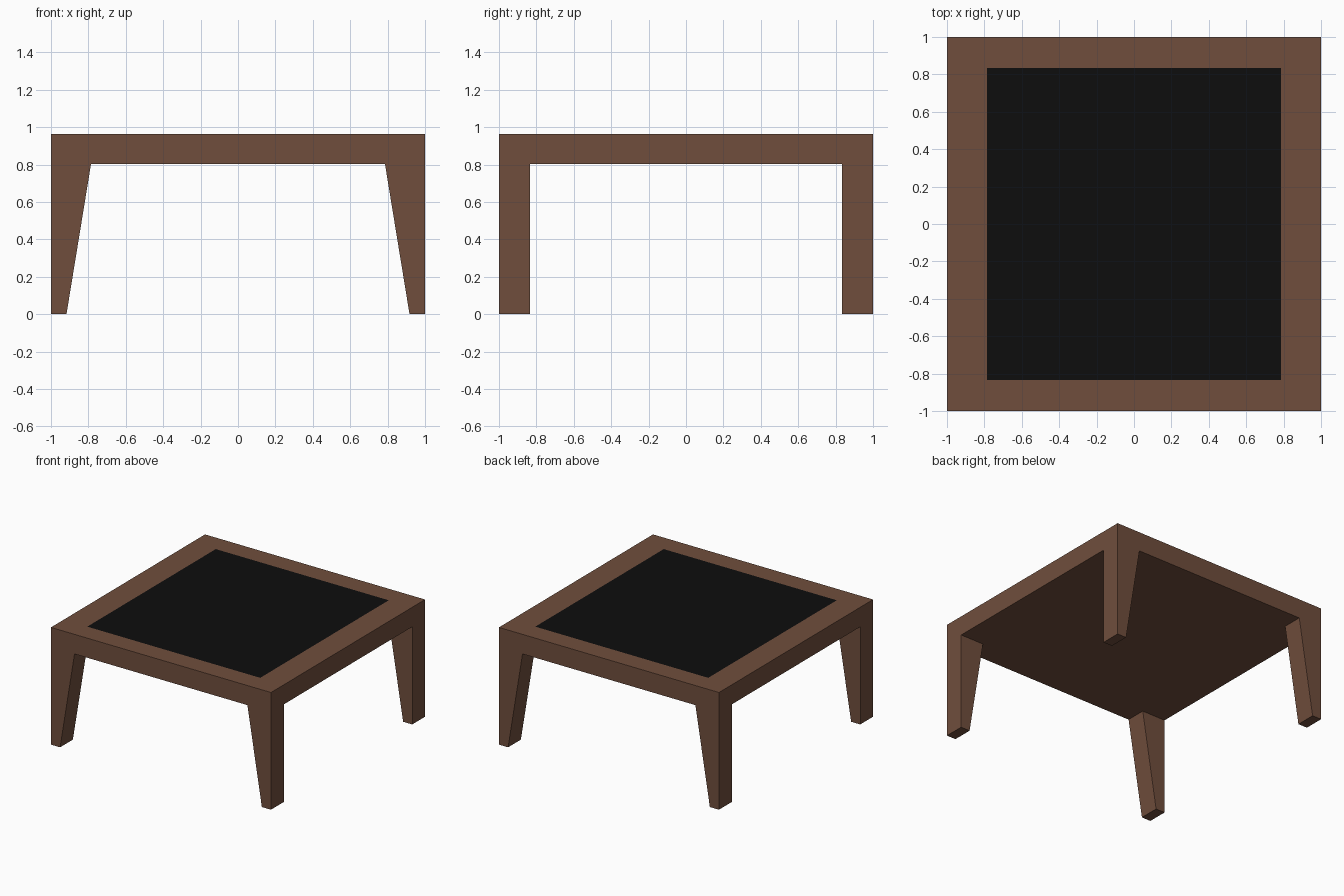
import bpy, bmesh
from mathutils import Vector, Matrix

if "Cube" in bpy.data.objects:
    bpy.data.objects.remove(bpy.data.objects["Cube"])

TOP, UNDER = 0.963, 0.802      # slab heights
IX, IY = 0.786, 0.834          # inner limits of the legs and border
FOOT_X = 0.917                 # inner x of each tapered foot


def material(name, rgb):
    m = bpy.data.materials.new(name)
    m.diffuse_color = (*rgb, 1)
    m.use_nodes = True
    m.node_tree.nodes["Principled BSDF"].inputs["Base Color"].default_value = m.diffuse_color
    return m


def add_object(name, bm, mat):
    mesh = bpy.data.meshes.new(name)
    bmesh.ops.recalc_face_normals(bm, faces=bm.faces)
    bm.to_mesh(mesh)
    bm.free()
    mesh.materials.append(mat)
    obj = bpy.data.objects.new(name, mesh)
    bpy.context.collection.objects.link(obj)
    return obj


wood = material("brown_wood", (0.162, 0.076, 0.046))
black = material("black_panel", (0.004, 0.004, 0.004))

# Slab, cut along the border lines
bm = bmesh.new()
bmesh.ops.create_cube(bm, size=1, matrix=Matrix.Translation((0, 0, (TOP + UNDER) / 2))
                      @ Matrix.Diagonal((2, 2, TOP - UNDER, 1)))
for axis, d in ((Vector((1, 0, 0)), IX), (Vector((0, 1, 0)), IY)):
    for s in (-1, 1):
        bmesh.ops.bisect_plane(bm, geom=bm.verts[:] + bm.edges[:] + bm.faces[:],
                               plane_co=axis * d * s, plane_no=axis)
bm.normal_update()

# Legs pulled down from the corners, tapered on the inner x side
corners = []
for f in bm.faces:
    c = f.calc_center_median()
    if f.normal.z < -0.9 and abs(c.x) > IX and abs(c.y) > IY:
        corners.append(f)
for f in corners:
    out = bmesh.ops.extrude_face_region(bm, geom=[f])["geom"]
    for v in (g for g in out if isinstance(g, bmesh.types.BMVert)):
        v.co.z = 0
        if abs(v.co.x) < 0.9:
            v.co.x = FOOT_X if v.co.x > 0 else -FOOT_X
bmesh.ops.delete(bm, geom=corners, context='FACES_ONLY')

# Opening in the top for the panel
opening = [f for f in bm.faces if f.calc_center_median().z > TOP - 0.001
           and f.calc_center_median().xy.length < 0.1]
bmesh.ops.delete(bm, geom=opening, context='FACES_ONLY')
add_object("table_frame", bm, wood)

# Flush black panel
bm = bmesh.new()
bmesh.ops.create_grid(bm, x_segments=1, y_segments=1, size=1,
                      matrix=Matrix.Translation((0, 0, TOP)) @ Matrix.Diagonal((IX, IY, 1, 1)))
add_object("top_panel", bm, black)
